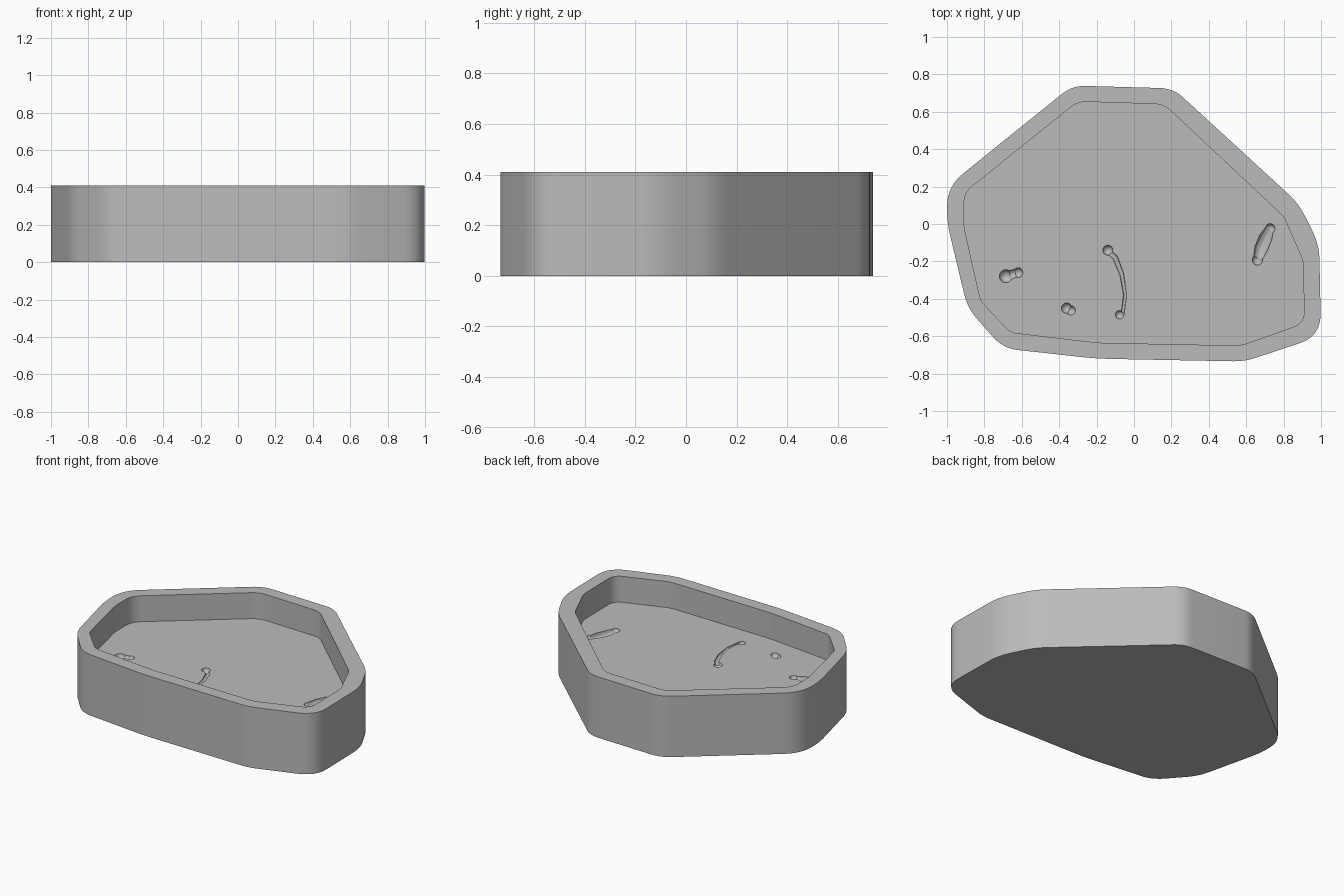
import bpy, bmesh
from mathutils import Vector

cube = bpy.data.objects.get("Cube")
if cube:
    bpy.data.objects.remove(cube, do_unlink=True)

HEIGHT, FLOOR = 0.41, 0.235

grey = bpy.data.materials.new("plain grey")
grey.use_nodes = True
colour = (0.5, 0.5, 0.5, 1)
grey.diffuse_color = colour
grey.node_tree.nodes["Principled BSDF"].inputs["Base Color"].default_value = colour

# Outline corners: x, y, rounding length
OUTER = [(-.33, .74, .07), (.21, .725, .07), (.88, .11, .07), (.99, -.11, .08),
         (1.0, -.60, .12), (.59, -.735, .06), (-.20, -.72, .08), (-.70, -.665, .08),
         (-.89, -.45, .08), (-1.0, .01, .08), (-1.0, .20, .11)]
INNER = [(-.30, .655, .05), (.16, .64, .05), (.80, .04, .02), (.905, -.20, .03),
         (.91, -.53, .06), (.57, -.65, .04), (-.19, -.635, .04), (-.66, -.58, .03),
         (-.82, -.41, .03), (-.91, -.01, .04), (-.91, .165, .06)]


def rounded(corners, steps=6):
    """Replace each corner with a small curve."""
    pts = [Vector(c[:2]) for c in corners]
    out = []
    for i, p in enumerate(pts):
        r = corners[i][2]
        a = p + (pts[i - 1] - p).normalized() * r
        b = p + (pts[(i + 1) % len(pts)] - p).normalized() * r
        for k in range(steps + 1):
            t = k / steps
            out.append(a * (1 - t) ** 2 + p * 2 * t * (1 - t) + b * t * t)
    return out


def new_object(name, bm):
    bmesh.ops.recalc_face_normals(bm, faces=bm.faces)
    mesh = bpy.data.meshes.new(name)
    bm.to_mesh(mesh)
    bm.free()
    mesh.materials.append(grey)
    obj = bpy.data.objects.new(name, mesh)
    bpy.context.collection.objects.link(obj)
    return obj


# Tray: base, outer wall, rim, inner wall and floor
bm = bmesh.new()
outer, inner = rounded(OUTER), rounded(INNER)
loops = [[bm.verts.new((p.x, p.y, z)) for p in pts]
         for pts, z in ((outer, 0), (outer, HEIGHT), (inner, HEIGHT), (inner, FLOOR))]
count = len(outer)
for low, high in zip(loops, loops[1:]):
    for i in range(count):
        j = (i + 1) % count
        bm.faces.new((low[i], low[j], high[j], high[i]))
bm.faces.new(loops[0])
bm.faces.new(loops[-1])
tray = new_object("tray", bm)


def ball(name, x, y, radius):
    bm = bmesh.new()
    bmesh.ops.create_uvsphere(bm, u_segments=16, v_segments=10, radius=radius)
    bmesh.ops.translate(bm, vec=(x, y, FLOOR), verts=bm.verts)
    return new_object(name, bm)


def groove(name, path):
    """Tapered channel cutter along points of x, y, radius."""
    bm = bmesh.new()
    rings = []
    for i, (x, y, r) in enumerate(path):
        a, b = path[max(i - 1, 0)], path[min(i + 1, len(path) - 1)]
        along = Vector((b[0] - a[0], b[1] - a[1], 0)).normalized()
        ring = bmesh.ops.create_circle(bm, segments=12, radius=r)["verts"]
        turn = Vector((0, 0, 1)).rotation_difference(along).to_matrix()
        for v in ring:
            v.co = turn @ v.co + Vector((x, y, FLOOR))
        rings.append(ring)
    # Rings run in step, so join matching points nearest in order
    for p, q in zip(rings, rings[1:]):
        start = min(range(12), key=lambda k: sum(
            (p[i].co - q[(i + k) % 12].co).length for i in range(12)))
        q[:] = q[start:] + q[:start]
        for i in range(12):
            j = (i + 1) % 12
            bm.faces.new((p[i], p[j], q[j], q[i]))
    bm.faces.new(rings[0])
    bm.faces.new(rings[-1])
    return new_object(name, bm)


# Small hollows sunk in the floor
cutters = [
    groove("curved_groove", [(-.14, -.145, .014), (-.10, -.18, .014), (-.065, -.27, .012),
                             (-.048, -.38, .009), (-.06, -.475, .009), (-.075, -.487, .009)]),
    ball("groove_top_hollow", -.14, -.14, .027),
    ball("groove_end_hollow", -.077, -.485, .023),
    groove("long_hollow", [(.728, -.02, .022), (.705, -.07, .035),
                           (.68, -.13, .036), (.66, -.195, .023)]),
    ball("long_hollow_top", .728, -.024, .026),
    ball("long_hollow_end", .66, -.192, .028),
    groove("left_hollow", [(-.685, -.28, .028), (-.625, -.26, .02)]),
    ball("left_hollow_a", -.685, -.279, .035),
    ball("left_hollow_b", -.62, -.26, .026),
    ball("small_hollow_a", -.36, -.45, .028),
    ball("small_hollow_b", -.338, -.462, .025),
]
bpy.context.view_layer.objects.active = tray
for cutter in cutters:
    mod = tray.modifiers.new(cutter.name, "BOOLEAN")
    mod.operation, mod.solver, mod.object = "DIFFERENCE", "EXACT", cutter
    bpy.ops.object.modifier_apply(modifier=mod.name)
    bpy.data.objects.remove(cutter, do_unlink=True)

bpy.ops.object.select_all(action="DESELECT")
tray.select_set(True)
bpy.ops.object.shade_smooth_by_angle(angle=0.5)
